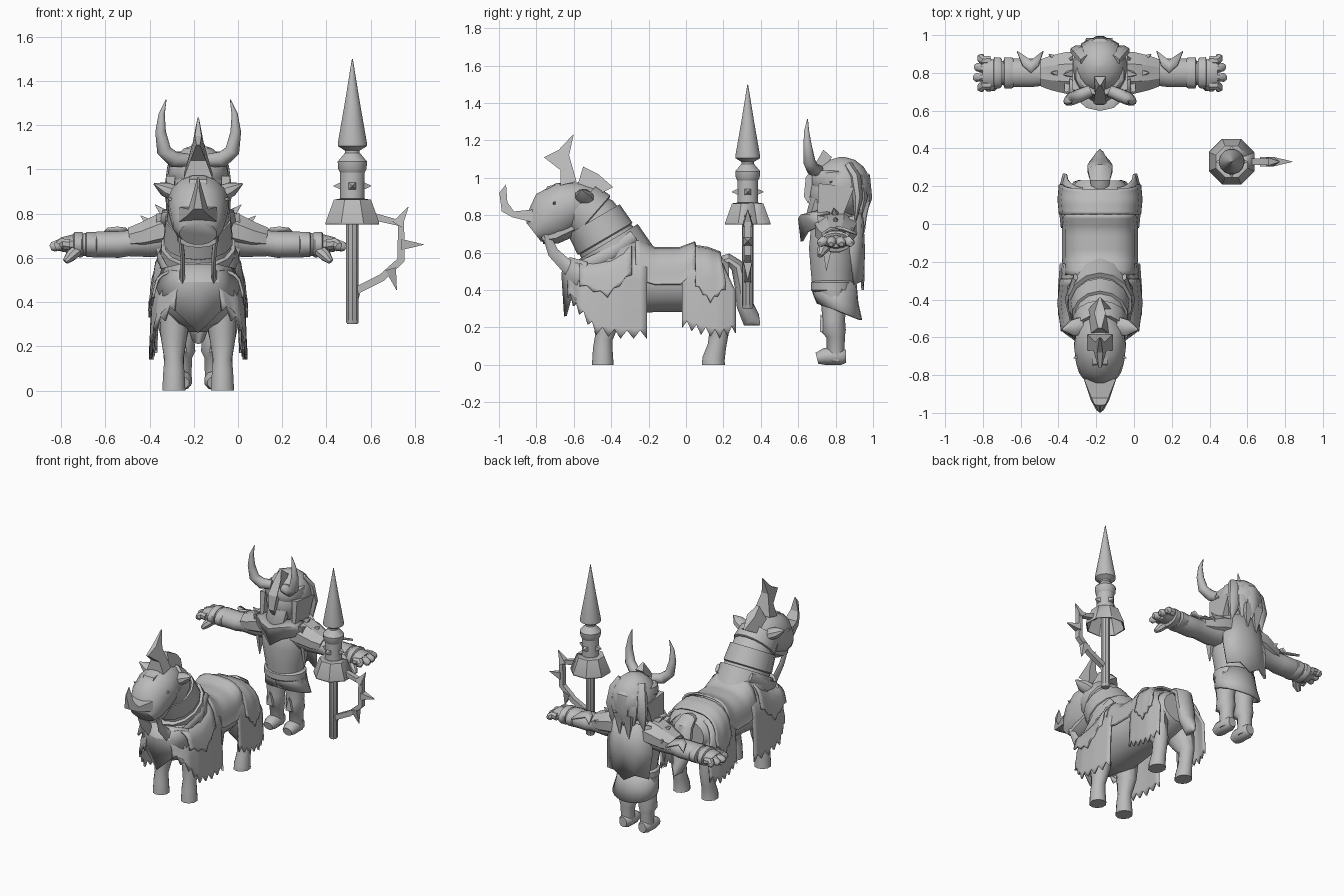
import bpy, bmesh, math
from mathutils import Vector

GREY = bpy.data.materials.new("plain grey")
GREY.diffuse_color = (0.5, 0.5, 0.5, 1)
OX = -0.18  # mount and rider share this centre line


def finish(name, verts, faces, mirror=False, thick=0, angle=40):
    bm = bmesh.new()
    vs = [bm.verts.new(v) for v in verts]
    for f in faces:
        bm.faces.new([vs[i] for i in f])
    bmesh.ops.recalc_face_normals(bm, faces=bm.faces)
    me = bpy.data.meshes.new(name)
    bm.to_mesh(me)
    bm.free()
    me.materials.append(GREY)
    me.polygons.foreach_set("use_smooth", [True] * len(me.polygons))
    me.set_sharp_from_angle(angle=math.radians(angle))
    ob = bpy.data.objects.new(name, me)
    ob.location.x = OX
    bpy.context.collection.objects.link(ob)
    if mirror:
        ob.modifiers.new("mirror", 'MIRROR').use_mirror_merge = True
    if thick:
        m = ob.modifiers.new("thickness", 'SOLIDIFY')
        m.thickness, m.offset = thick, 0
    return ob


def loft(name, path, n=12, ref=(1, 0, 0), mirror=False, angle=40):
    """Tube through stations (x, y, z, radius along ref, other radius)."""
    pts = [Vector(p[:3]) for p in path]
    verts, faces = [], []
    for i, p in enumerate(path):
        t = (pts[min(i + 1, len(pts) - 1)] - pts[max(i - 1, 0)]).normalized()
        a = Vector(ref)
        a = (a - t * a.dot(t)).normalized()
        b = t.cross(a)
        for k in range(n):
            w = math.tau * (k + .5) / n
            verts.append(pts[i] + a * p[3] * math.cos(w) + b * p[-1] * math.sin(w))
    for i in range(len(path) - 1):
        for k in range(n):
            j = (k + 1) % n
            faces.append((i*n + k, i*n + j, i*n + n + j, i*n + n + k))
    faces += [tuple(range(n))[::-1], tuple(range(len(verts) - n, len(verts)))]
    return finish(name, verts, faces, mirror, angle=angle)


def blade(name, pts, mirror=False, x=0):
    """Side outline (y, z, half width) given a width in x."""
    n = len(pts)
    verts = [(x + s * max(h, .002), y, z) for s in (-1, 1) for y, z, h in pts]
    faces = [tuple(range(n))[::-1], tuple(range(n, 2 * n))]
    faces += [(i, (i + 1) % n, n + (i + 1) % n, n + i) for i in range(n)]
    return finish(name, verts, faces, mirror, angle=20)


def spike(name, base, tip, r, n=4, mirror=False):
    d = Vector(tip) - Vector(base)
    ref = (0, 1, 0) if abs(d.x) > abs(d.y) else (1, 0, 0)
    return loft(name, [(*base, r), (*tip, .002)], n, ref, mirror, 20)


def ball(name, c, r, mirror=False, n=14):
    path = [(c[0], c[1], c[2] - r[2] * math.cos(a), r[0] * math.sin(a), r[1] * math.sin(a))
            for a in [.08 + (math.pi - .16) * i / 8 for i in range(9)]]
    return loft(name, path, n, mirror=mirror, angle=60)


def drape(name, st, jag=0, sub=4, pull=0):
    """Cloth hung over the back: stations (y, half width, top, bottom)."""
    rows = []
    for i in range(len(st) - 1):
        for k in range(sub):
            rows.append([p + (q - p) * k / sub for p, q in zip(st[i], st[i + 1])])
    rows.append(st[-1])
    verts, faces, m = [], [], 15
    for i, (y, hw, zt, zb) in enumerate(rows):
        zm = max(zt - .17, zb + .06)
        back = pull * i / len(rows)
        row = [(math.copysign(abs(math.cos(a)) ** .7, math.cos(a)) * hw, y - back * math.sin(a),
                zm + (zt - zm) * math.sin(a)) for a in [math.pi * k / 10 for k in range(11)]]
        tip = zb + jag * (i % 2)
        low = zb + jag + .005
        verts += [(hw * 1.06, y, tip), (hw * 1.05, y, low)] + row + [(-hw * 1.05, y, low), (-hw * 1.06, y, tip)]
    for i in range(len(rows) - 1):
        faces += [(i*m + k, i*m + k + 1, i*m + m + k + 1, i*m + m + k) for k in range(m - 1)]
    return finish(name, verts, faces, thick=.012)


def sheet(name, rows, mirror=False, thick=.014):
    """Panel from rows of equal point counts."""
    m = len(rows[0])
    verts = [p for r in rows for p in r]
    faces = [(i*m + k, i*m + k + 1, i*m + m + k + 1, i*m + m + k)
             for i in range(len(rows) - 1) for k in range(m - 1)]
    return finish(name, verts, faces, mirror, thick, 25)


# ---- Mount: body, neck, head
loft("mount_body", [(0, -.60, .43, .07), (0, -.54, .43, .15), (0, -.38, .46, .19, .20), (0, -.15, .45, .165, .17),
                    (0, .05, .45, .17, .17), (0, .16, .45, .18, .15), (0, .23, .45, .12, .10)], 16)
NECK = [(0, -.34, .52, .17, .19), (0, -.43, .67, .15, .16), (0, -.50, .79, .135, .14), (0, -.58, .86, .12, .11)]
loft("mount_neck", NECK, 14)
for i in range(3):  # overlapping crest armour
    p, q = NECK[i], NECK[i + 1]
    loft("neck_band", [(0, *(p[k] + (q[k] - p[k]) * f for k in (1, 2)), p[3] + g, p[4] + g)
                       for f, g in ((0, .0), (.05, .01), (.9, .0))], 14)
loft("mount_head", [(0, -.48, .88, .07, .07), (0, -.55, .87, .125, .11), (0, -.64, .845, .14, .14), (0, -.715, .80, .13, .145),
                    (0, -.77, .745, .115, .11), (0, -.815, .71, .085, .065)], 16, angle=50)
blade("face_plate", [(-.60, .985, .04), (-.74, .955, .04), (-.84, .80, .03), (-.81, .78, .03), (-.72, .90, .04), (-.62, .94, .04)])
blade("brow_horn", [(-.76, 1.11, .008), (-.68, 1.15, .015), (-.60, 1.235, .003), (-.625, 1.12, .025),
                    (-.585, .98, .065), (-.67, .96, .065), (-.67, 1.04, .035)])
blade("nose_horn", [(-.82, .83, .085), (-.92, .82, .045), (-.955, .87, .03), (-.962, .965, .003), (-.998, .92, .003),
                    (-.985, .82, .02), (-.93, .79, .05), (-.81, .76, .09)])
blade("crest_spikes", [(-.58, .96, .05), (-.55, 1.06, .01), (-.47, 1.02, .03), (-.39, .95, .005), (-.45, .92, .06), (-.54, .9, .06)])
loft("mount_ear", [(.10, -.54, .89, .05, .04), (.15, -.55, .91, .045, .035), (.20, -.56, .935, .004)], 8, (0, 1, 0), True)
spike("cheek_stud", (.11, -.70, .86), (.14, -.71, .87), .018, 4, True)
loft("mount_jaw", [(0, -.60, .74, .09, .05), (0, -.70, .69, .10, .045), (0, -.77, .675, .085, .03)], 10)
loft("rein", [(.08, -.75, .70, .012, .02), (.07, -.71, .60, .012, .03), (.07, -.63, .52, .012, .04),
              (.14, -.54, .53, .012, .035), (.175, -.40, .60, .012, .03), (.13, -.28, .69, .012, .03)], 6, mirror=True)

# ---- Mount: legs and tail
loft("front_leg", [(.10, -.41, .42, .08, .09), (.11, -.42, .24, .062, .07), (.11, -.44, .14, .045, .048),
                   (.11, -.445, .09, .05, .052), (.11, -.445, 0, .055, .058)], 10, mirror=True)
loft("hind_leg", [(.10, .10, .45, .085, .12), (.11, .13, .30, .075, .095), (.11, .18, .19, .05, .055),
                  (.11, .165, .10, .046, .05), (.11, .147, .03, .053, .06), (.11, .147, 0, .055, .062)], 10, mirror=True)
loft("tail", [(0, .15, .53, .04), (0, .23, .56, .055, .035), (0, .28, .525, .068, .04), (0, .30, .42, .07, .04),
              (0, .315, .32, .06, .045), (0, .35, .24, .03, .05), (0, .395, .215, .004)], 10)

# ---- Mount: cloth, saddle, chest armour
drape("front_cloth", [(-.63, .10, .50, .36), (-.57, .18, .53, .27), (-.48, .203, .56, .16), (-.35, .205, .62, .14),
                      (-.21, .195, .62, .14)], .045)
drape("rump_cloth", [(-.02, .19, .61, .20), (.08, .20, .61, .16), (.18, .202, .60, .14), (.265, .18, .56, .17)], .045, 4, .09)
drape("rump_plate", [(.05, .20, .635, .42), (.13, .207, .625, .33), (.21, .20, .60, .40)], .02, 4, .03)
drape("saddle", [(-.27, .18, .69, .46), (-.17, .185, .625, .43), (-.03, .185, .625, .43), (.05, .175, .655, .50)])
drape("shoulder_cloth", [(-.57, .19, .55, .42), (-.42, .208, .60, .36), (-.29, .195, .67, .48)], .02)
sheet("chest_plate", [[(0, -.62, .57), (.08, -.60, .57), (.16, -.53, .55)],
                      [(0, -.66, .49), (.09, -.63, .49), (.19, -.53, .47)],
                      [(0, -.645, .26), (.09, -.62, .35), (.165, -.57, .42)]], True)

# ---- Rider: legs, skirt, torso
loft("boot", [(.075, .70, .035, .035, .03), (.075, .74, .045, .05, .045), (.075, .83, .045, .045, .045),
              (.075, .855, .045, .03, .035)], 10, mirror=True)
loft("rider_leg", [(.075, .80, .02, .045), (.075, .80, .15, .05), (.075, .79, .18, .065), (.075, .79, .24, .06),
                   (.075, .79, .40, .075)], 10, mirror=True)
spike("knee_guard", (.075, .74, .18), (.075, .72, .27), .035, 4, True)
angs = [math.tau * k / 20 for k in range(21)]
sheet("tunic_skirt", [[(rx * math.sin(a), cy + ry * -math.cos(a), z - dz * (1 - math.cos(a)) / 2) for a in angs]
                      for cy, rx, ry, z, dz in ((.79, .125, .115, .44, 0), (.80, .14, .115, .38, .05),
                                                (.82, .155, .115, .33, .09))])
loft("belt", [(0, .785, .39, .13, .11), (0, .785, .40, .145, .12), (0, .785, .44, .145, .12), (0, .785, .45, .13, .11)], 16)
loft("torso", [(0, .785, .40, .12, .11), (0, .785, .50, .135, .12), (0, .785, .62, .16, .13), (0, .79, .72, .16, .125),
               (0, .80, .79, .11, .10), (0, .80, .85, .07, .07)], 16)
sheet("collar", [[(0, .70, .80), (.08, .71, .82), (.16, .77, .81)], [(0, .605, .78), (.07, .62, .80), (.16, .70, .80)],
                 [(0, .62, .66), (.07, .65, .71), (.17, .71, .74)]], True)
sheet("cape", [[(0, .94, .82), (.07, .93, .81), (.16, .87, .79)], [(0, .95, .62), (.08, .94, .62), (.175, .88, .60)],
               [(0, .945, .40), (.08, .94, .45), (.16, .90, .43)]], True)
blade("side_strand", [(.70, .80, .014), (.74, .56, .01), (.75, .50, .003), (.77, .58, .01), (.80, .78, .014)], True, .175)

# ---- Rider: arms and hands
loft("arm", [(.10, .80, .70, .10, .09), (.22, .80, .675, .085, .075), (.32, .80, .665, .072, .06), (.36, .80, .66, .078, .062),
             (.46, .80, .66, .078, .06), (.54, .80, .66, .06, .05)], 12, (0, 1, 0), True)
for x, w in ((.455, .05), (.52, .04)):
    loft("cuff", [(x, .80, .66, .075, .055), (x + .008, .80, .66, .084, .06), (x + w, .80, .66, .086, .058),
                  (x + w + .005, .80, .66, .07, .05)], 12, (0, 1, 0), True)
loft("hand", [(.52, .80, .66, .055, .045), (.57, .80, .663, .078, .042), (.62, .80, .66, .07, .032)], 10, (0, 1, 0), True)
for y, tip in ((.735, .645), (.78, .668), (.825, .662), (.865, .645)):
    ty = y + (y - .8) * .25
    loft("finger", [(.58, y, .66, .027), (.62, y, .663, .026), (tip - .012, ty, .65, .024), (tip, ty, .645, .013)],
         8, (0, 1, 0), True)
loft("thumb", [(.54, .76, .64, .028), (.575, .725, .61, .027), (.60, .715, .583, .014)], 8, (0, 1, 0), True)
loft("pauldron", [(.11, .80, .73, .12, .09), (.17, .80, .72, .12, .085), (.25, .80, .695, .10, .07), (.31, .80, .685, .078, .055)],
     8, (0, 1, 0), True, 15)
for b, t in (((.13, .80, .78), (.195, .79, .84)), ((.20, .80, .74), (.26, .80, .79)), ((.22, .86, .70), (.27, .90, .73))):
    spike("armour_spike", b, t, .04, 4, True)
# chevron plate on each forearm
sheet("forearm_chevron", [[(.30, .915, .70), (.365, .865, .715), (.44, .915, .70)],
                          [(.325, .84, .73), (.365, .80, .735), (.41, .84, .73)]], True)

# ---- Rider: head, helmet, hair
ball("rider_head", (0, .79, .92), (.12, .13, .15))
ball("hair", (0, .835, .95), (.145, .155, .162), n=18)
for x in (-.10, -.05, 0, .05, .10):
    b = abs(x) * .5
    loft("hair_lock", [(x * .6, .87, 1.06, .05, .03), (x * .9, .955 - b, 1.0, .055, .035), (x * 1.1, .968 - b, .89, .05, .03),
                       (x * 1.25, .955 - b, .79 - b * .6, .003)], 8)
for x, zb in ((-.04, .70), (.03, .72)):
    blade("long_strand", [(.985, .88, .035), (.965, zb + .08, .02), (.955, zb, .003), (.94, zb + .1, .02), (.93, .85, .04)], x=x)
blade("temple_hair", [(.71, .97, .02), (.70, .78, .012), (.73, .70, .003), (.84, .80, .02), (.9, .95, .02)], True, .125)
loft("helmet_band", [(0, .80, .98, .125, .12), (0, .795, .985, .138, .13), (0, .79, 1.03, .13, .12), (0, .79, 1.04, .11, .11)], 14)
blade("nose_guard", [(.70, 1.09, .025), (.735, 1.15, .005), (.78, 1.11, .03), (.68, .98, .03), (.655, .86, .01),
                     (.63, .90, .02), (.64, 1.0, .035)])
loft("beard", [(0, .71, .88, .08, .05), (0, .68, .80, .07, .04), (0, .66, .72, .004)], 8)
loft("helmet_horn", [(.05, .705, 1.04, .032), (.11, .68, 1.045, .036), (.155, .66, 1.085, .033), (.17, .65, 1.17, .024),
                     (.165, .645, 1.25, .014), (.145, .65, 1.315, .002)], 10, (0, 1, 0), True)

# ---- Lance
OX = 0
LX, LY = .517, .33


def lathe(name, prof, n=16):
    return loft(name, [(LX, LY, z, r) for z, r in prof], n, angle=30)


lathe("lance_pole", [(.30, .024), (.31, .03), (.86, .03)], 10)
# hollow flared hand guard
sheet("lance_guard", [[(LX + r * math.cos(a), LY + r * math.sin(a), z) for a in [math.tau * (k + .5) / 8 for k in range(9)]]
                      for z, r in ((.75, .127), (.76, .127), (.86, .088), (.865, .05))], thick=.008)
lathe("lance_body", [(.85, .056), (.985, .056), (1.0, .065), (1.035, .068), (1.075, .034), (1.085, .034), (1.105, .067), (1.12, .067),
                     (1.30, .035), (1.5, .002)])
for dx, dy in ((1, 0), (0, 1), (-1, 0), (0, -1)):
    spike("lance_stud", (LX + dx * .05, LY + dy * .05, .925), (LX + dx * .085, LY + dy * .085, .925), .025)
# side guard of the lance: angular bar with thorns
bar = [(.60, .79), (.737, .755), (.737, .59), (.65, .51), (.54, .455)]
loft("side_bar", [(x, LY, z, .024, .024) for x, z in bar], 4, (0, 1, 0), angle=20)
for b, t in (((.72, .75), (.77, .83)), ((.74, .66), (.838, .66)), ((.69, .55), (.717, .455))):
    spike("bar_thorn", (b[0], LY, b[1]), (t[0], LY, t[1]), .035)
spike("bar_thorn", (.54, LY, .46), (.54, LY, .40), .025)
